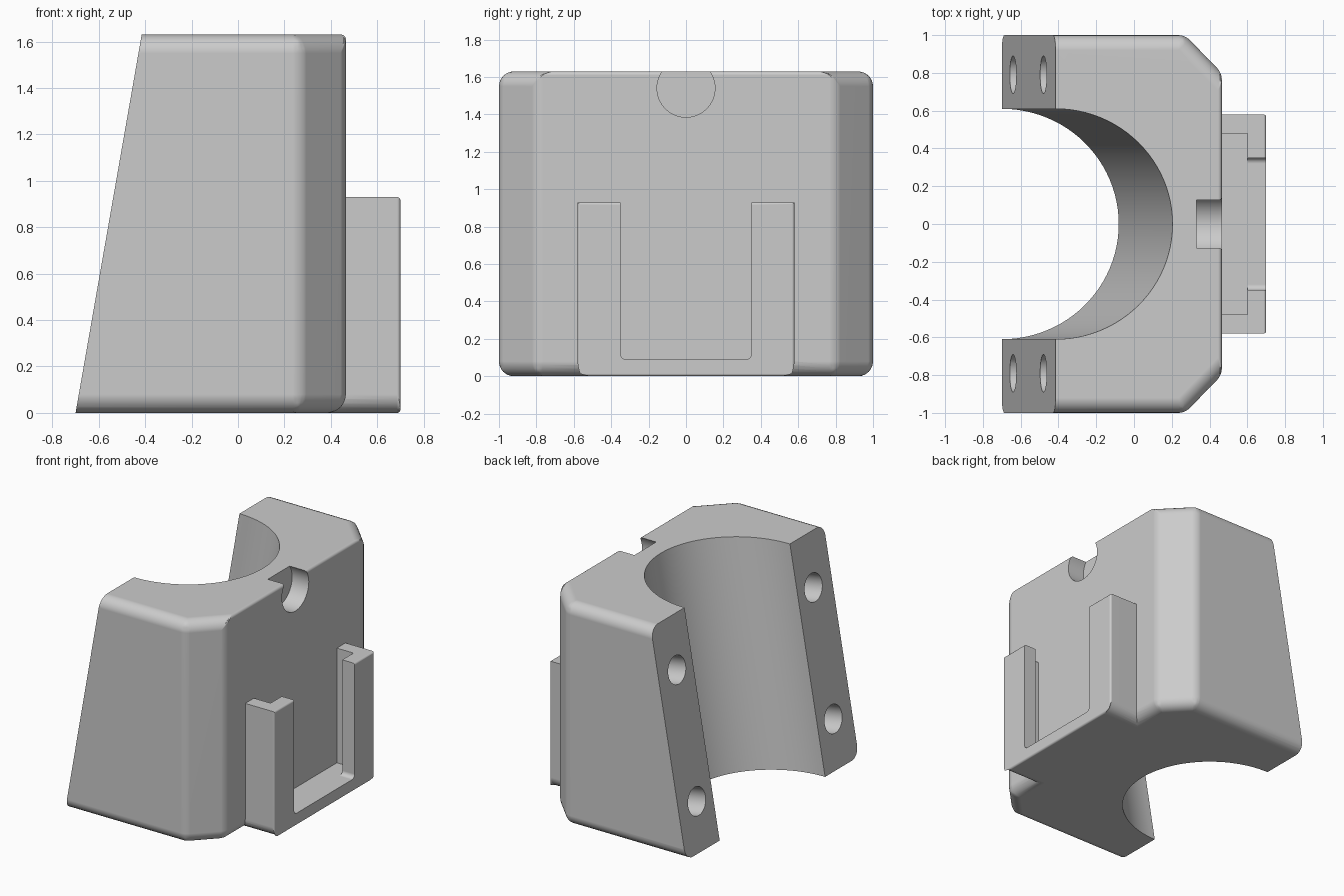
import bpy, bmesh, math
from mathutils import Matrix, Vector

if "Cube" in bpy.data.objects:
    bpy.data.objects.remove(bpy.data.objects["Cube"])

HEIGHT, FRONT, BACK = 1.63, 0.465, -0.7
LEAN = math.atan(0.285 / HEIGHT)
# Frame of the leaning back plane: local z runs up it, local x points into the body
SLOPE = Matrix.Translation((BACK, 0, 0)) @ Matrix.Rotation(LEAN, 4, 'Y')

grey = bpy.data.materials.new("plain grey")
grey.use_nodes = True
grey.diffuse_color = (0.6, 0.6, 0.6, 1)
shader = next(n for n in grey.node_tree.nodes if n.type == 'BSDF_PRINCIPLED')
shader.inputs["Base Color"].default_value = grey.diffuse_color


def finish(name, bm):
    mesh = bpy.data.meshes.new(name)
    bmesh.ops.recalc_face_normals(bm, faces=bm.faces)
    bm.to_mesh(mesh)
    bm.free()
    mesh.materials.append(grey)
    ob = bpy.data.objects.new(name, mesh)
    bpy.context.collection.objects.link(ob)
    return ob


def prism(name, outline, z0, z1):
    bm = bmesh.new()
    base = bm.faces.new([bm.verts.new((x, y, z0)) for x, y in outline])
    top = bmesh.ops.extrude_face_region(bm, geom=[base])["geom"]
    verts = [g for g in top if isinstance(g, bmesh.types.BMVert)]
    bmesh.ops.translate(bm, verts=verts, vec=(0, 0, z1 - z0))
    return finish(name, bm)


def box(name, lo, hi):
    outline = [(lo[0], lo[1]), (hi[0], lo[1]), (hi[0], hi[1]), (lo[0], hi[1])]
    return prism(name, outline, lo[2], hi[2])


def cylinder(name, radius, length, matrix, sides=64):
    bm = bmesh.new()
    bmesh.ops.create_cone(bm, cap_ends=True, segments=sides, radius1=radius,
                          radius2=radius, depth=length, matrix=matrix)
    return finish(name, bm)


def apply(ob, mod):
    bpy.context.view_layer.objects.active = ob
    bpy.ops.object.modifier_apply(modifier=mod.name)


def round_edges(ob, width, weight):
    """Round each edge by a share of width, given its midpoint and direction."""
    bm = bmesh.new()
    bm.from_mesh(ob.data)
    layer = bm.edges.layers.float.new("bevel_weight_edge")
    for e in bm.edges:
        a, b = (v.co for v in e.verts)
        e[layer] = weight((a + b) / 2, (b - a).normalized())
    bm.to_mesh(ob.data)
    bm.free()
    mod = ob.modifiers.new("rounding", 'BEVEL')
    mod.limit_method = 'WEIGHT'
    mod.width, mod.segments = width, 6
    apply(ob, mod)


def combine(ob, other, operation='DIFFERENCE'):
    mod = ob.modifiers.new("combine", 'BOOLEAN')
    mod.operation, mod.solver, mod.object = operation, 'EXACT', other
    apply(ob, mod)
    bpy.data.objects.remove(other)


# Body block with chamfered front corners
half = [(-1.0, 1), (0.27, 1), (FRONT, 0.8)]
body = prism("clamp_body", half + [(x, -y) for x, y in reversed(half)], 0, HEIGHT)


def body_weight(mid, direction):
    if mid.x < -0.9:
        return 0
    if abs(direction.z) > 0.9:
        return 0.42
    if mid.x > FRONT - 0.01 and mid.z > 1:
        return 0.25
    return 1


round_edges(body, 0.08, body_weight)

# Holder: a rounded block, hollowed into a slotted U-shaped pocket
holder = box("holder", (0.3, -0.58, 0), (0.7, 0.58, 0.93))


def holder_weight(mid, direction):
    if mid.x < 0.31:
        return 0
    if abs(direction.x) > 0.9:
        return 1 if mid.z < 0.1 else 0
    return 0.18


round_edges(holder, 0.08, holder_weight)
combine(holder, box("pocket", (0.4, -0.48, 0.09), (0.6, 0.48, 1.2)))
slot = box("slot", (0.5, -0.35, 0.09), (0.9, 0.35, 1.2))
round_edges(slot, 0.03, lambda mid, d: float(abs(d.x) > 0.9 and mid.z < 0.2))
combine(holder, slot)
combine(body, holder, 'UNION')

# Leaning back face and the round bore along it
back_cut = box("back_cut", (-2, -2, -1), (0, 2, 3))
back_cut.data.transform(SLOPE)
combine(body, back_cut)
combine(body, cylinder("bore", 0.61, 5, SLOPE, 96))

# Round notch at the top of the front face
turn = Matrix.Rotation(math.pi / 2, 4, 'Y')
combine(body, cylinder("notch", 0.155, 0.4, Matrix.Translation((0.53, 0, 1.54)) @ turn))

# Four screw holes square to the leaning face
for y in (-0.79, 0.79):
    for z in (0.34, 1.26):
        place = SLOPE @ Matrix.Translation((0.2, y, z / math.cos(LEAN))) @ turn
        combine(body, cylinder("screw_hole", 0.1, 0.5, place, 40))

# Smooth rounded areas, keep real edges sharp
bpy.ops.object.select_all(action='DESELECT')
body.select_set(True)
bpy.context.view_layer.objects.active = body
bpy.ops.object.shade_smooth_by_angle(angle=math.radians(30))
normals = body.modifiers.new("flat face normals", 'WEIGHTED_NORMAL')
normals.keep_sharp = True
